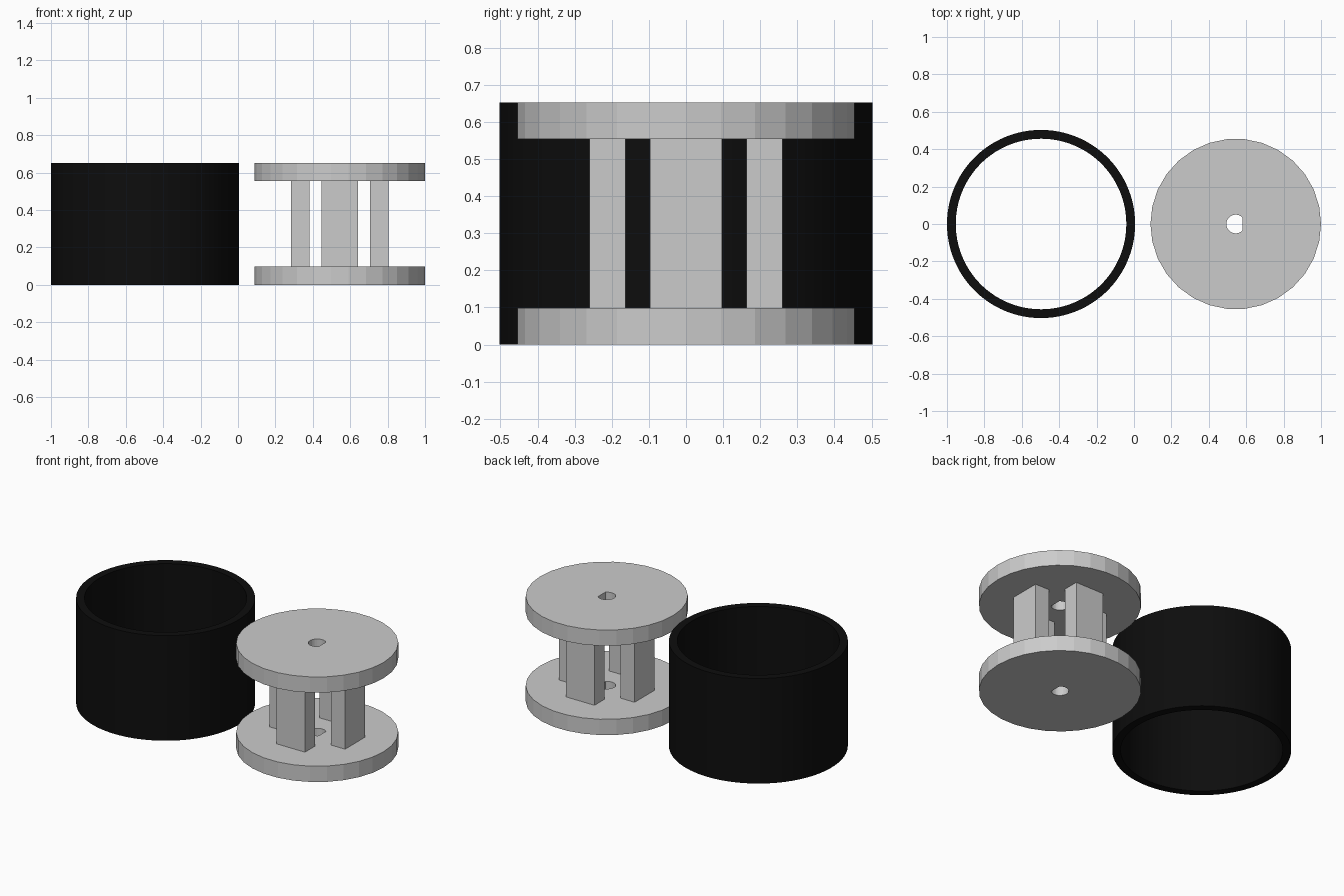
import bpy
from math import cos, sin, radians, acos, degrees

if "Cube" in bpy.data.objects:
    bpy.data.objects.remove(bpy.data.objects["Cube"])


def arc(r, n, start=0.0, sweep=360.0):
    """Points on a circle; a partial sweep includes its end point."""
    steps = n if sweep == 360.0 else n - 1
    return [(r * cos(radians(start + sweep * i / steps)),
             r * sin(radians(start + sweep * i / steps))) for i in range(n)]


def plate(name, outlines, centre, z0, z1):
    """Extrude closed outlines (inner ones become holes) into a mesh."""
    curve = bpy.data.curves.new(name, 'CURVE')
    curve.dimensions = '2D'
    curve.fill_mode = 'BOTH'
    curve.extrude = (z1 - z0) / 2
    for pts in outlines:
        spline = curve.splines.new('POLY')
        spline.points.add(len(pts) - 1)
        for p, (x, y) in zip(spline.points, pts):
            p.co = (x, y, 0, 1)
        spline.use_cyclic_u = True
    obj = bpy.data.objects.new(name, curve)
    obj.location = (centre[0], centre[1], (z0 + z1) / 2)
    bpy.context.collection.objects.link(obj)
    bpy.ops.object.select_all(action='DESELECT')
    obj.select_set(True)
    bpy.context.view_layer.objects.active = obj
    bpy.ops.object.convert(target='MESH')
    obj = bpy.context.view_layer.objects.active
    obj.data.polygons.foreach_set("use_smooth", [False] * len(obj.data.polygons))
    return obj


HEIGHT = 0.652
FLANGE = 0.098
SPOOL_X = 0.544

# Black open sleeve
black = bpy.data.materials.new("black")
black.diffuse_color = (0.004, 0.004, 0.004, 1)
black.use_nodes = True
black.node_tree.nodes["Principled BSDF"].inputs["Base Color"].default_value = black.diffuse_color
sleeve = plate("outer_sleeve", [arc(0.503, 100), arc(0.456, 100)],
               (-0.497, 0), 0, HEIGHT)
sleeve.data.materials.clear()
sleeve.data.materials.append(black)

# Spool flanges with a D-shaped shaft hole, flat side towards +x
flat = degrees(acos(0.7))
d_hole = arc(0.05, 24, flat, 360 - 2 * flat)
for name, z0, z1 in (("lower_flange", 0, FLANGE),
                     ("upper_flange", HEIGHT - FLANGE, HEIGHT)):
    plate(name, [arc(0.456, 30), d_hole], (SPOOL_X, 0), z0, z1)

# Four posts around the shaft
for i, side in enumerate(("right", "back", "left", "front")):
    a = radians(90 * i)
    bpy.ops.mesh.primitive_cube_add(
        size=1, location=(SPOOL_X + 0.211 * cos(a), 0.211 * sin(a), HEIGHT / 2),
        rotation=(0, 0, a))
    post = bpy.context.object
    post.name = side + "_post"
    post.scale = (0.097, 0.195, HEIGHT - 2 * FLANGE)
